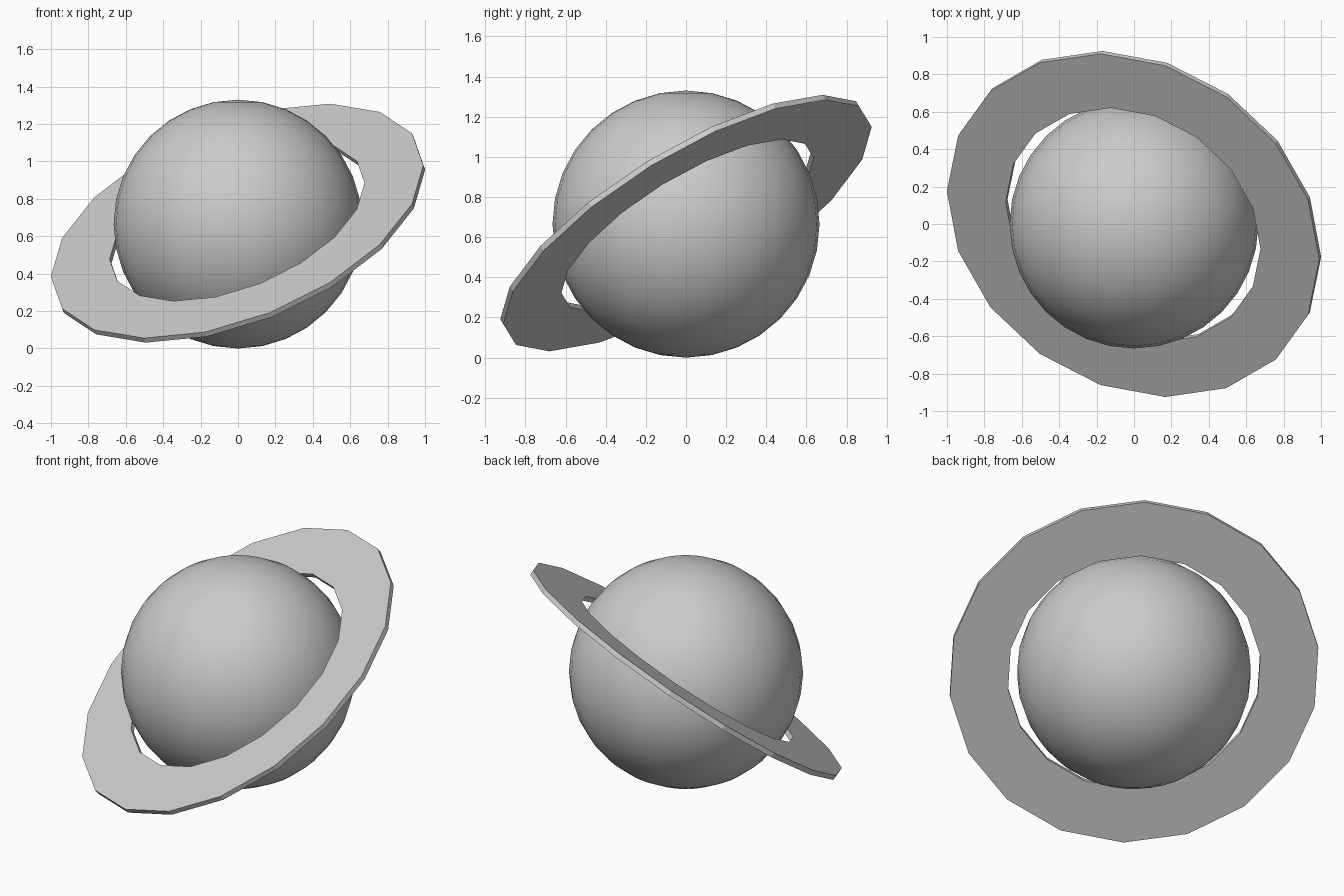
import bpy
import bmesh
import math
from mathutils import Matrix, Vector

default = bpy.data.objects.get("Cube")
if default:
    bpy.data.objects.remove(default, do_unlink=True)

RADIUS = 0.665
RING_OUTER, RING_INNER, RING_THICK, RING_SIDES = 1.055, 0.722, 0.03, 18

# One plain grey for the whole model
grey = bpy.data.materials.new("light_grey")
grey.use_nodes = True
colour = (0.6, 0.6, 0.6, 1)
grey.diffuse_color = colour
grey.node_tree.nodes["Principled BSDF"].inputs["Base Color"].default_value = colour


def add_object(name, bm):
    bmesh.ops.recalc_face_normals(bm, faces=bm.faces)
    mesh = bpy.data.meshes.new(name)
    bm.to_mesh(mesh)
    bm.free()
    mesh.materials.append(grey)
    obj = bpy.data.objects.new(name, mesh)
    bpy.context.collection.objects.link(obj)
    return obj


# Planet: smooth ball resting on the ground
bm = bmesh.new()
bmesh.ops.create_uvsphere(bm, u_segments=32, v_segments=16, radius=RADIUS)
for face in bm.faces:
    face.smooth = True
planet = add_object("planet", bm)
planet.location.z = RADIUS

# Ring: rectangular section spun into a flat faceted band
bm = bmesh.new()
half = RING_THICK / 2
section = [bm.verts.new((r, 0, z)) for r, z in
           ((RING_INNER, -half), (RING_OUTER, -half), (RING_OUTER, half), (RING_INNER, half))]
edges = [bm.edges.new((section[i], section[(i + 1) % 4])) for i in range(4)]
bmesh.ops.spin(bm, geom=section + edges, cent=(0, 0, 0), axis=(0, 0, 1),
               angle=math.tau, steps=RING_SIDES, use_merge=True)
bmesh.ops.remove_doubles(bm, verts=bm.verts, dist=0.001)
ring = add_object("ring", bm)

# Tilt the ring, keeping one corner at its widest point along x
normal = Vector((-0.331, -0.493, 0.804)).normalized()
across = (Vector((1, 0, 0)) - normal * normal.x).normalized()
tilt = Matrix((across, normal.cross(across), normal)).transposed().to_4x4()
ring.matrix_world = Matrix.Translation((0, 0, 0.67)) @ tilt
